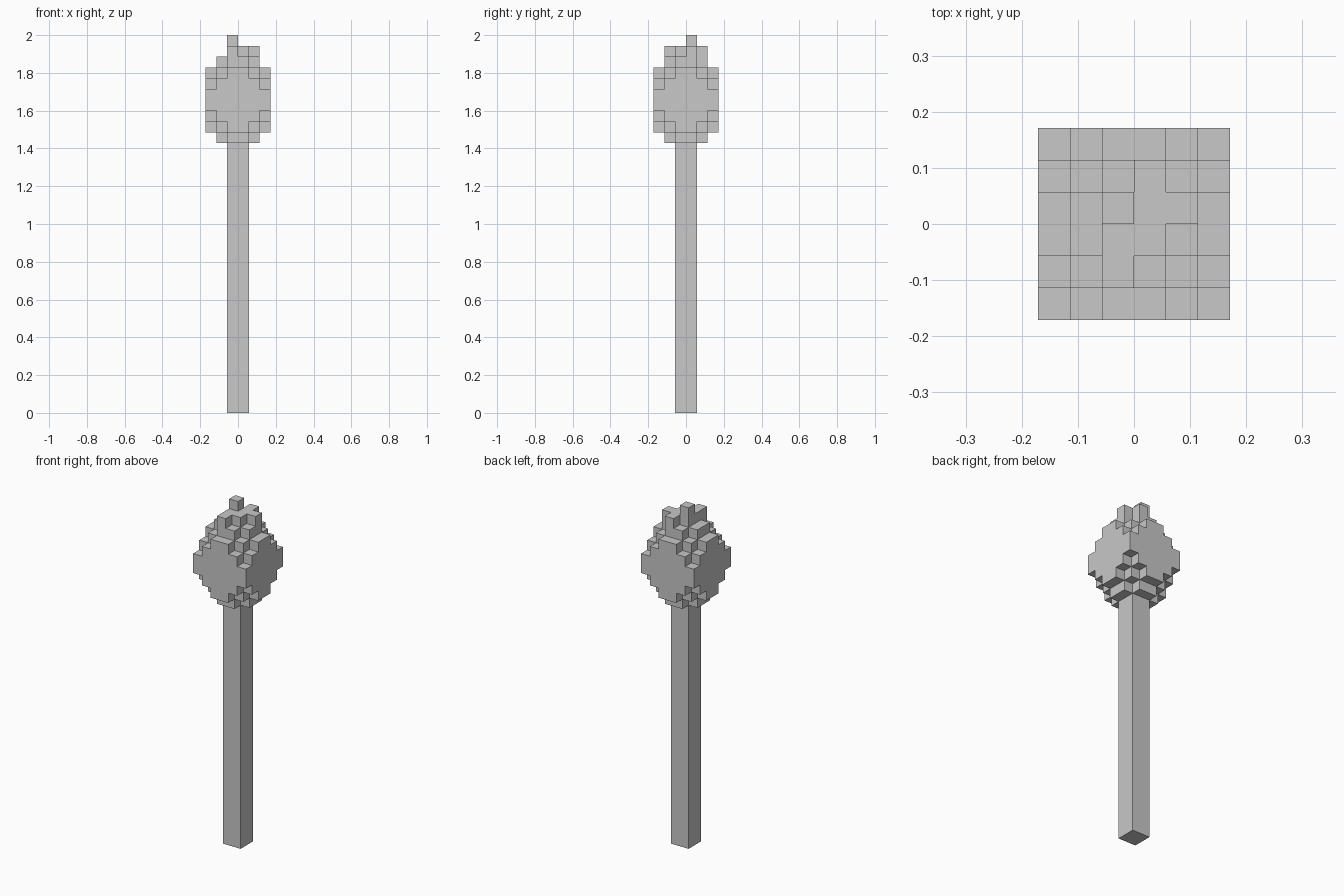
import bpy
import bmesh
from mathutils import Vector

default = bpy.data.objects.get("Cube")
if default:
    bpy.data.objects.remove(default, do_unlink=True)

UNIT = 2 / 35          # edge of one block
POST_TOP = 25          # post height in blocks

grey = bpy.data.materials.new("light_grey")
grey.use_nodes = True
grey.diffuse_color = (0.58, 0.58, 0.58, 1)
grey.node_tree.nodes["Principled BSDF"].inputs["Base Color"].default_value = grey.diffuse_color


def add_object(name, bm):
    mesh = bpy.data.meshes.new(name)
    bm.to_mesh(mesh)
    bm.free()
    mesh.materials.append(grey)
    obj = bpy.data.objects.new(name, mesh)
    bpy.context.collection.objects.link(obj)
    return obj


def block_mesh(cells):
    """Outer skin of a set of unit blocks."""
    bm = bmesh.new()
    corners = {}

    def corner(p):
        key = tuple(round(c) for c in p)
        if key not in corners:
            corners[key] = bm.verts.new(Vector(key) * UNIT)
        return corners[key]

    for cell in cells:
        middle = Vector(cell) + Vector((0.5, 0.5, 0.5))
        for axis in range(3):
            for sign in (-1, 1):
                n = Vector((0, 0, 0))
                n[axis] = sign
                if tuple(round(a + b) for a, b in zip(cell, n)) in cells:
                    continue
                u = Vector((0, 0, 0))
                u[(axis + 1) % 3] = 1
                v = n.cross(u)
                bm.faces.new([corner(middle + (n + a * u + b * v) / 2)
                              for a, b in ((-1, -1), (1, -1), (1, 1), (-1, 1))])
    return bm


# Square post
bm = bmesh.new()
bmesh.ops.create_cube(bm, size=1)
for vert in bm.verts:
    vert.co.x *= 2 * UNIT
    vert.co.y *= 2 * UNIT
    vert.co.z = (vert.co.z + 0.5) * POST_TOP * UNIT
add_object("post", bm)

# Rounded head: each layer keeps blocks within a stepped distance of the axis
layer_reach = (3, 4, 5, 6, 6, 5, 4, 3)
head = set()
for layer, reach in enumerate(layer_reach):
    for x in range(-3, 3):
        for y in range(-3, 3):
            if abs(x + 0.5) + abs(y + 0.5) + 1 <= reach:
                head.add((x, y, POST_TOP + layer))

# Uneven crown with a single tip
crown = POST_TOP + len(layer_reach)
for x, y in ((-1, -1), (-1, 0), (0, -1), (0, 0), (0, 1), (1, 0), (-1, -2)):
    head.add((x, y, crown))
head.add((-1, 0, crown + 1))
add_object("head", block_mesh(head))
